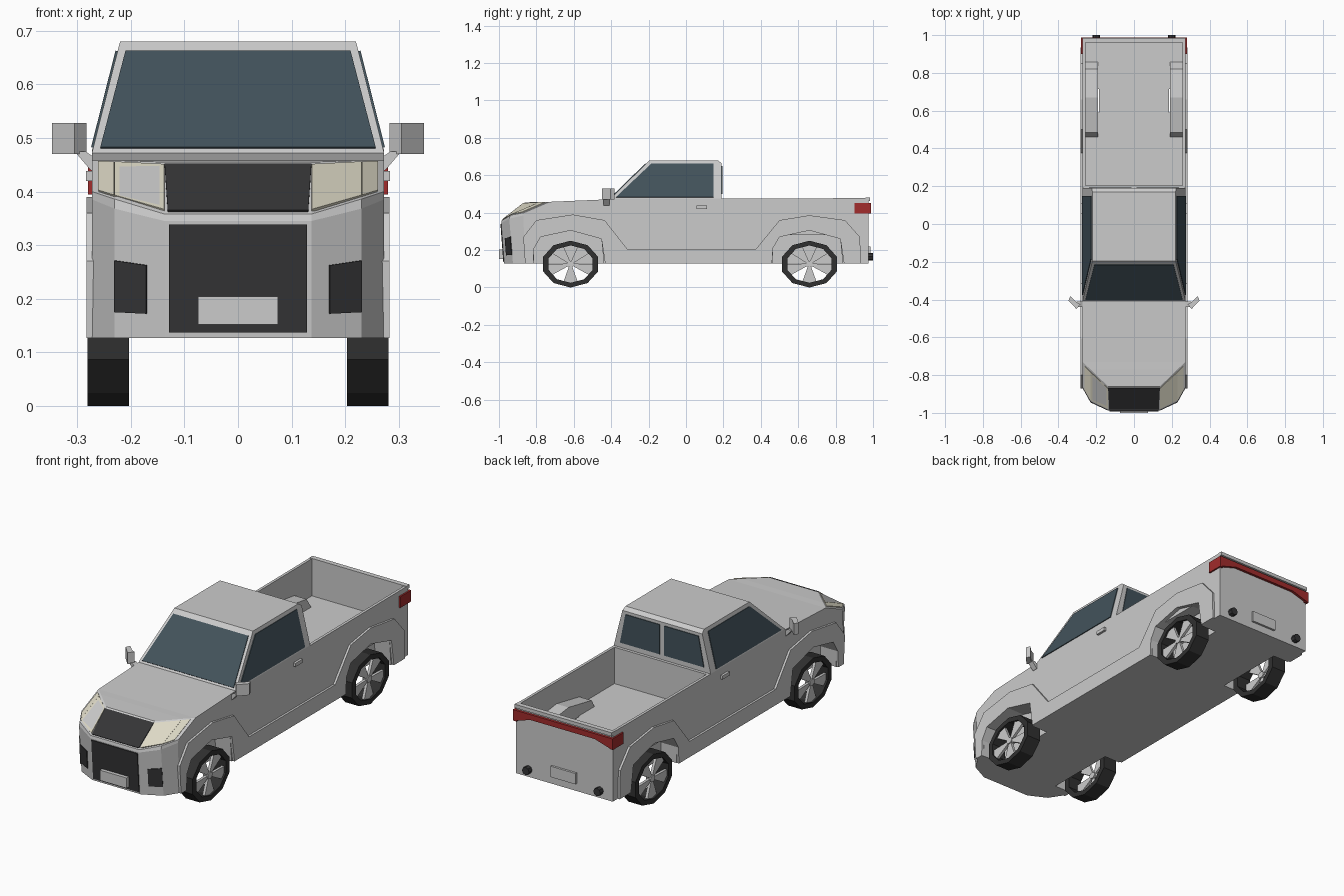
import bpy, bmesh
from math import cos, sin, radians
from mathutils import Vector

if "Cube" in bpy.data.objects:
    bpy.data.objects.remove(bpy.data.objects["Cube"])


def material(name, rgb):
    m = bpy.data.materials.new(name)
    m.diffuse_color = (*rgb, 1)
    m.use_nodes = True
    m.node_tree.nodes["Principled BSDF"].inputs["Base Color"].default_value = m.diffuse_color
    return m


DARK = material("dark_trim", (0.035, 0.035, 0.037))
RUBBER = material("rubber", (0.03, 0.03, 0.03))
GLASS = material("glass", (0.055, 0.085, 0.105))
RED = material("red_lens", (0.36, 0.025, 0.025))
LAMP = material("lamp_lens", (0.72, 0.69, 0.56))


def make(name, verts, faces, mat=None):
    bm = bmesh.new()
    vs = [bm.verts.new(v) for v in verts]
    for f in faces:
        bm.faces.new([vs[i] for i in f])
    bmesh.ops.recalc_face_normals(bm, faces=bm.faces)
    me = bpy.data.meshes.new(name)
    bm.to_mesh(me)
    bm.free()
    ob = bpy.data.objects.new(name, me)
    bpy.context.collection.objects.link(ob)
    if mat:
        me.materials.append(mat)
    return ob


def mirror(ob):
    md = ob.modifiers.new("mirror", 'MIRROR')
    md.use_mirror_merge = False
    return ob


def prism(name, pts, vec, mat=None):
    """Extrude a 3D polygon along vec."""
    n = len(pts)
    pts = [Vector(p) for p in pts]
    faces = [range(n), range(n, 2 * n)]
    faces += [(i, (i + 1) % n, n + (i + 1) % n, n + i) for i in range(n)]
    return make(name, pts + [p + Vector(vec) for p in pts], faces, mat)


def side_prism(name, yz, x0, x1, mat=None):
    return mirror(prism(name, [(x0, y, z) for y, z in yz], (x1 - x0, 0, 0), mat))


def panel(name, pts, mat, t=0.004):
    """Thin plate centred on the surface through pts."""
    p = [Vector(q) for q in pts]
    n = (p[2] - p[0]).cross(p[3] - p[1]).normalized() * t
    return prism(name, [q - n for q in p], n * 2, mat)


def box(name, lo, hi, mat=None):
    (x, y, z), (a, b, c) = lo, hi
    return prism(name, [(x, y, z), (a, y, z), (a, b, z), (x, b, z)], (0, 0, c - z), mat)


def loft(name, levels):
    """Levels list right-half points front to back; each is mirrored in x."""
    n = len(levels[0])
    verts = []
    for lv in levels:
        verts += lv + [(-x, y, z) for x, y, z in reversed(lv)]
    m, faces = 2 * n, []
    for k in range(len(levels) - 1):
        a = k * m
        faces += [(a + i, a + (i + 1) % m, a + m + (i + 1) % m, a + m + i) for i in range(m)]
    for a in (0, (len(levels) - 1) * m):
        faces += [(a + i, a + i + 1, a + m - 2 - i, a + m - 1 - i) for i in range(n - 1)]
    return make(name, verts, faces)


# Main body: faceted nose, hood and bed sides in four stacked outlines
LV = [
    [(.137, -.972, .127), (.23, -.925, .127), (.272, -.86, .127), (.272, -.4, .127), (.272, .975, .127)],
    [(.137, -.988, .345), (.23, -.945, .368), (.272, -.87, .385), (.272, -.4, .39), (.272, .975, .39)],
    [(.137, -.985, .358), (.23, -.94, .386), (.272, -.865, .40), (.272, -.4, .41), (.272, .975, .41)],
    [(.137, -.86, .455), (.23, -.77, .458), (.272, -.73, .458), (.272, -.4, .472), (.272, .975, .478)],
]
body = loft("body", LV)


def patch(k, i, u0, u1, v0, v1):
    """Four points on the nose facet between levels k,k+1 and columns i,i+1."""
    a, b, c, d = (Vector(q) for q in (LV[k][i], LV[k][i + 1], LV[k + 1][i], LV[k + 1][i + 1]))
    return [a.lerp(b, u).lerp(c.lerp(d, u), v) for u, v in ((u0, v0), (u1, v0), (u1, v1), (u0, v1))]


# Wheel wells and load bed are cut from the body
FRONT, REAR = -.617, .66


def arch(cy):
    return [(cy - .20, .127), (cy - .195, .21), (cy - .16, .27), (cy, .305),
            (cy + .165, .26), (cy + .185, .127)]


cutters = []
for cy in (FRONT, REAR):
    a = arch(cy)
    cutters.append(side_prism("well_cutter", [(a[0][0], .05)] + a[1:5] + [(a[5][0], .05)], .185, .32))
cutters.append(box("bed_cutter", (-.258, .205, .29), (.258, .96, .6)))
for c in cutters:
    md = body.modifiers.new("cut", 'BOOLEAN')
    md.operation, md.solver, md.object = 'DIFFERENCE', 'EXACT', c
    c.hide_render = True
    c.hide_set(True)

# Raised lower side panel with wheel flares
flare = [(-.86, .127), (-.87, .27), (-.80, .36), (-.605, .39), (-.435, .36), (-.315, .207),
         (.375, .207), (.50, .36), (.66, .386), (.85, .36), (.93, .27), (.935, .127)]
flare += arch(REAR)[::-1] + arch(FRONT)[::-1]
side_prism("side_flare", flare, .262, .283)

# Wheel humps inside the bed
side_prism("bed_hump", [(.455, .28), (.485, .33), (.67, .365), (.82, .345), (.865, .28)], .19, .262)

# Cab
loft("cab", [
    [(.272, -.41, .465), (.272, .19, .465)],
    [(.272, -.405, .475), (.272, .19, .475)],
    [(.224, -.21, .665), (.224, .19, .665)],
    [(.22, -.195, .68), (.22, .17, .68)],
])


def cab_x(z):
    return .272 - .048 * (z - .475) / .19


def cab_y(z):
    return -.405 + .195 * (z - .475) / .19


# Windows
panel("windshield", [(s * w, cab_y(z), z) for s, w, z in
                     ((-1, .257, .48), (1, .257, .48), (1, .21, .66), (-1, .21, .66))], GLASS)
mirror(panel("side_window", [(cab_x(z), y, z) for y, z in
                             ((-.375, .482), (.147, .482), (.147, .662), (-.185, .662))], GLASS))
mirror(panel("rear_window", [(.012, .19, .50), (.235, .19, .50), (.205, .19, .65), (.012, .19, .65)], GLASS))

# Nose: grilles, headlights, fog lamp recesses, plate
panel("lower_grille", [(-.129, -.973, .137), (.129, -.973, .137), (.129, -.988, .339), (-.129, -.988, .339)], DARK)
panel("upper_grille", [(-.131, -.98, .362), (.131, -.98, .362), (.137, -.868, .449), (-.137, -.868, .449)], DARK)
mirror(panel("headlight_inner", patch(2, 0, 0, 1, .06, .93), LAMP))
mirror(panel("headlight_outer", patch(2, 1, 0, .7, .06, .93), LAMP))
mirror(panel("fog_recess", patch(0, 0, .35, 1, .2, .6), DARK))
box("front_plate", (-.075, -1, .152), (.075, -.965, .204))

# Mirrors: angled housing on a short stalk
plan = [(.283, -.425), (.305, -.45), (.347, -.405), (.337, -.382), (.307, -.412)]
mirror(prism("mirror_housing", [(x, y, .47) for x, y in plan], (0, 0, .058)))
mirror(prism("mirror_stalk", [(.262, -.44, .46), (.262, -.44, .435), (.275, -.44, .44),
                              (.305, -.44, .475), (.285, -.44, .475)], (0, .03, 0)))

# Door handles
mirror(box("door_handle", (.265, .055, .42), (.284, .112, .438)))

# Tail light band wrapping both rear corners
band = [(-.28, .452), (.28, .452), (.28, .395), (.18, .425), (-.18, .425), (-.28, .395)]
prism("tail_light_band", [(x, .968, z) for x, z in band], (0, .02, 0), RED)
mirror(box("tail_light_side", (.26, .90, .395), (.28, .985, .452), RED))
box("tailgate_lip", (-.272, .96, .462), (.272, .985, .48))

# Rear plate and exhaust tips
box("rear_plate", (-.07, .97, .165), (.07, .986, .22))
mirror(prism("exhaust_tip", [(.2 + .02 * cos(radians(45 * k)), .96, .165 + .02 * sin(radians(45 * k)))
                             for k in range(8)], (0, .04, 0), DARK))


# Wheels: ten-sided slightly oval tyres with open five-spoke rims
def rim_pt(cy, deg, s):
    return cy + .155 * s * cos(radians(deg)), .125 + .125 * s * sin(radians(deg))


for label, cy in (("front", FRONT), ("rear", REAR)):
    verts, faces = [], []
    for k in range(10):
        for x, s in ((.203, 1), (.281, 1), (.281, .8), (.203, .8)):
            verts.append((x, *rim_pt(cy, 90 + 36 * k, s)))
        a, b = 4 * k, 4 * ((k + 1) % 10)
        faces += [(a + i, a + (i + 1) % 4, b + (i + 1) % 4, b + i) for i in range(4)]
    mirror(make(label + "_tyre", verts, faces, RUBBER))
    for k in range(5):
        c = 270 + 72 * k
        pts = [rim_pt(cy, c - 30, .1), rim_pt(cy, c - 18, .81), rim_pt(cy, c, .83),
               rim_pt(cy, c + 18, .81), rim_pt(cy, c + 30, .1)]
        side_prism(label + "_spoke", pts, .258, .272)
    side_prism(label + "_hub", [rim_pt(cy, 90 + 36 * k, .13) for k in range(10)], .25, .276)
